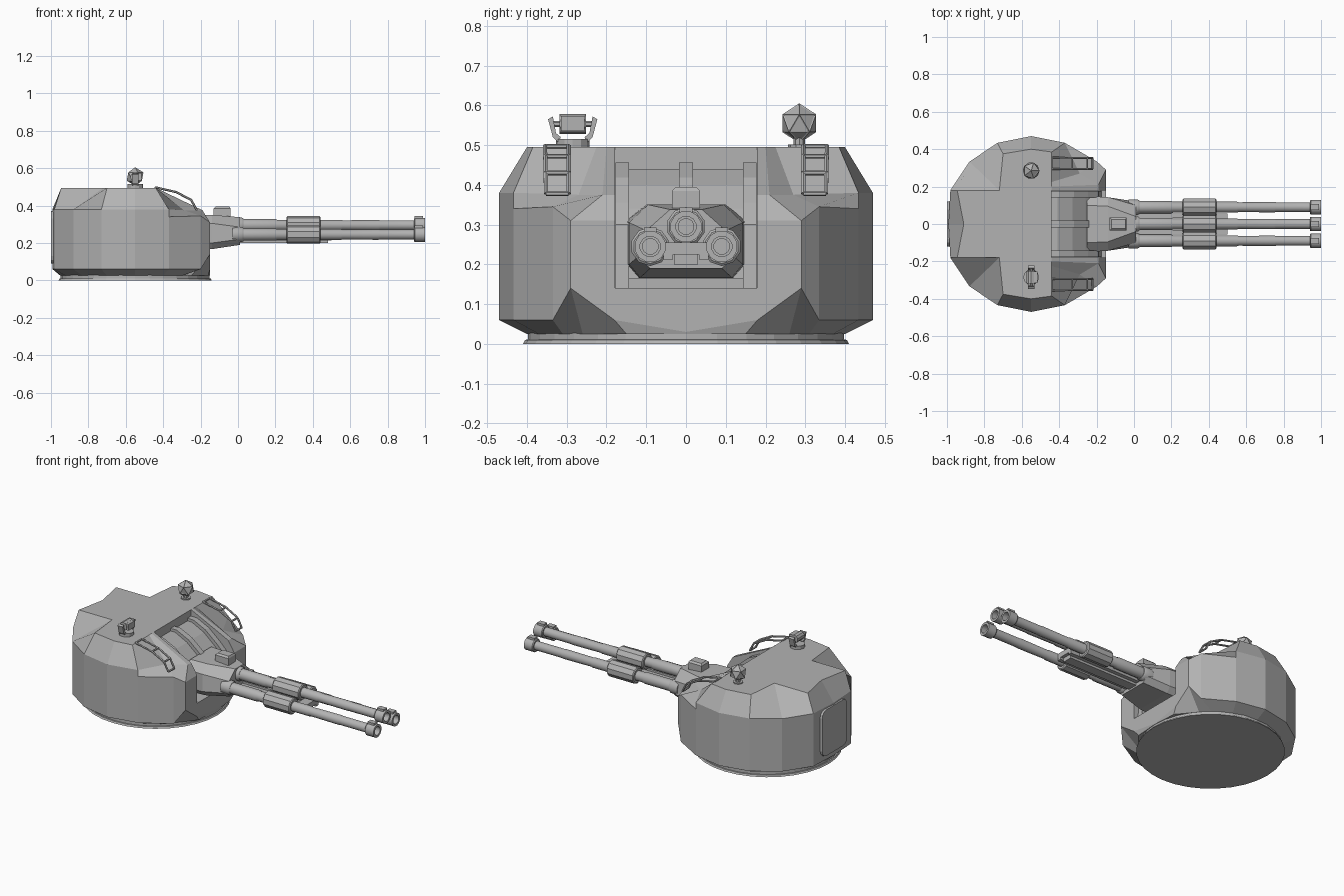
import bpy, bmesh, math
from mathutils import Vector, Matrix

if "Cube" in bpy.data.objects:
    bpy.data.objects.remove(bpy.data.objects["Cube"])

grey = bpy.data.materials.new("armour_grey")
grey.diffuse_color = (0.45, 0.45, 0.45, 1)
grey.use_nodes = True
grey.node_tree.nodes["Principled BSDF"].inputs["Base Color"].default_value = grey.diffuse_color


def finish(name, bm, smooth=False):
    bmesh.ops.recalc_face_normals(bm, faces=bm.faces[:])
    me = bpy.data.meshes.new(name)
    bm.to_mesh(me)
    bm.free()
    me.materials.append(grey)
    ob = bpy.data.objects.new(name, me)
    bpy.context.collection.objects.link(ob)
    if smooth:
        bpy.ops.object.select_all(action='DESELECT')
        ob.select_set(True)
        bpy.context.view_layer.objects.active = ob
        bpy.ops.object.shade_smooth_by_angle(angle=math.radians(35))
    return ob


def loft(name, rings, smooth=False, closed=False):
    """Skin equal-length closed rings; cap the ends, or join last to first."""
    bm = bmesh.new()
    vs = [[bm.verts.new(p) for p in r] for r in rings]
    n = len(vs[0])
    pairs = list(zip(vs, vs[1:])) + ([(vs[-1], vs[0])] if closed else [])
    for a, b in pairs:
        for i in range(n):
            j = (i + 1) % n
            bm.faces.new((a[i], a[j], b[j], b[i]))
    if not closed:
        bm.faces.new(vs[0])
        bm.faces.new(vs[-1])
    return finish(name, bm, smooth)


def box(name, x0, x1, y0, y1, z0, z1):
    return loft(name, [[(x0, y0, z), (x1, y0, z), (x1, y1, z), (x0, y1, z)] for z in (z0, z1)])


def slab(name, profile, y0, y1):
    return loft(name, [[(x, y, z) for x, z in profile] for y in (y0, y1)])


def lathe_x(name, profile, y, z, sides=12, closed=False):
    """Revolve (x, radius) points about a line along x."""
    t = [2 * math.pi * (i + .5) / sides for i in range(sides)]
    return loft(name, [[(x, y + r * math.cos(a), z + r * math.sin(a)) for a in t]
                       for x, r in profile], True, closed)


def rod(name, a, b, r, sides=6):
    a, b = Vector(a), Vector(b)
    bm = bmesh.new()
    m = Matrix.Translation((a + b) / 2) @ (b - a).to_track_quat('Z', 'Y').to_matrix().to_4x4()
    bmesh.ops.create_cone(bm, cap_ends=True, segments=sides, radius1=r, radius2=r,
                          depth=(b - a).length, matrix=m)
    return finish(name, bm)


# Turret shell: half outlines from the gun round to the rear, mirrored in y
side = [(-.37, .434), (-.55, .47), (-.73, .434), (-.88, .333), (-.982, .18), (-.992, 0)]
lower = [(-.15, 0, .025), (-.16, .15, .025), (-.25, .26, .025), (-.3, .31, .025),
         (-.4, .37, .025), (-.55, .4, .025), (-.7, .37, .025), (-.83, .28, .025),
         (-.92, .15, .025), (-.95, 0, .025)]
skirt = [(-.15, 0, .03), (-.15, .18, .06), (-.15, .29, .14), (-.2, .335, .06)] + \
        [(x, y, .06) for x, y in side]
belt = [(-.15, 0, .31), (-.15, .18, .31), (-.15, .29, .31), (-.2, .335, .345)] + \
       [(x, y, .34) for x, y in side]
shoulder = [(-.19, 0, .375), (-.19, .18, .375), (-.19, .21, .375), (-.29, .27, .375)] + \
           [(x, y, .38) for x, y in side]
roof = [(x, y, .495) for x, y in
        [(-.44, 0), (-.44, .18), (-.44, .2), (-.44, .225), (-.44, .385), (-.55, .4),
         (-.7, .375), (-.72, .18), (-.945, .18), (-.91, 0)]]


def mirrored(h):
    return h + [(x, -y, z) for x, y, z in h[-2:0:-1]]


shell = loft("turret_shell", [mirrored(h) for h in (lower, skirt, belt, shoulder, roof)])

# Gun slot cut through the front of the shell
cutter = box("slot_cutter", -.44, .1, -.178, .178, .14, .7)
mod = shell.modifiers.new("slot", 'BOOLEAN')
mod.operation = 'DIFFERENCE'
mod.solver = 'EXACT'
mod.object = cutter
bpy.context.view_layer.objects.active = shell
bpy.ops.object.modifier_apply(modifier="slot")
bpy.data.objects.remove(cutter)

# Base ring
def disc(r, z):
    return [(-.55 + r * math.cos(i * math.pi / 16), r * math.sin(i * math.pi / 16), z) for i in range(32)]


loft("base_ring", [disc(.41, 0), disc(.405, .01), disc(.398, .011), disc(.398, .03)])

# Rear door: rounded plate
door = []
for cy, cz, a0 in ((.08, .33, 0), (-.08, .33, 90), (-.08, .13, 180), (.08, .13, 270)):
    for k in range(4):
        a = math.radians(a0 + 30 * k)
        door.append((cy + .04 * math.cos(a), cz + .04 * math.sin(a)))
loft("rear_door", [[(x, y, z) for y, z in door] for x in (-.98, -1.0)])

# Curved mantlet shield with ribs
shield = [(-.44, .44), (-.41, .44), (-.33, .4), (-.26, .34), (-.21, .29), (-.2, .165), (-.44, .165)]
slab("mantlet_shield", shield, -.15, .15)
rib = [(-.44, .456), (-.4, .456), (-.32, .418), (-.245, .355), (-.19, .3), (-.175, .14), (-.44, .14)]
for y in (-.16, .16):
    slab("mantlet_side_rib", rib, y - .017, y + .017)
slab("mantlet_centre_rib", rib[:5] + [(-.2, .2), (-.44, .2)], -.018, .018)

# Tapered gun mount
def section(x, pts):
    return [(x, y, z) for y, z in pts] + [(x, -y, z) for y, z in reversed(pts)]


loft("gun_mount", [section(-.25, [(.1, .35), (.15, .31), (.15, .2), (.12, .165)]),
                   section(-.14, [(.095, .35), (.143, .305), (.143, .2), (.115, .167)]),
                   section(.01, [(.04, .338), (.1, .285), (.12, .22), (.09, .19)])])

# Sight box on the mount
loft("sight_box", [[(-.13, -.035, .33), (-.04, -.035, .33), (-.04, .035, .33), (-.13, .035, .33)],
                   [(-.13, -.035, .385), (-.04, -.035, .385), (-.04, .035, .385), (-.13, .035, .385)],
                   [(-.12, -.025, .395), (-.045, -.025, .395), (-.045, .025, .395), (-.12, .025, .395)]])

# Three barrels, each with collar, sleeve and hollow muzzle
for y, z in ((0, .295), (.09, .245), (-.09, .245)):
    lathe_x("barrel", [(-.02, .034), (.2, .034), (.21, .03), (.55, .03), (.56, .027), (.75, .029),
                       (.76, .027), (.96, .027), (.96, .02), (-.02, .02)], y, z, closed=True)
    lathe_x("barrel_collar", [(-.03, .042), (.02, .042), (.03, .036)], y, z)
    lathe_x("barrel_sleeve", [(.26, .043), (.265, .049), (.435, .049), (.44, .043)], y, z, 10)
    lathe_x("muzzle", [(.94, .036), (.945, .04), (1, .04), (1, .026), (.94, .026)], y, z, closed=True)
    box("muzzle_block", .945, .99, y - .016, y + .016, z + .032, z + .048)
    lathe_x("bore_plug", [(.85, .024), (.9, .024)], y, z)

# Braces under and between the barrels
box("lower_cradle", 0, .48, -.03, .03, .2, .225)
for s in (1, -1):
    box("cradle_rail", 0, .5, s * .045 - .012, s * .045 + .012, .212, .235)
box("barrel_clamp", .44, .5, -.055, .055, .225, .255)

# Ladder-like guard rails over the front slopes
path = [(-.44, .497), (-.33, .472), (-.25, .43), (-.222, .378)]
for s in (1, -1):
    pts = [[(x, s * (c + k * t), z) for t, (x, z) in enumerate(path)]
           for c, k in ((.295, 0), (.355, -.001))]
    for line in pts:
        for a, b in zip(line, line[1:]):
            rod("guard_rail", a, b, .006)
    for a, b in zip(*pts):
        rod("guard_rung", a, b, .006)

# Faceted sensor ball on a post
bm = bmesh.new()
bmesh.ops.create_icosphere(bm, subdivisions=1, radius=.05,
                           matrix=Matrix.Translation((-.55, .285, .555)))
bmesh.ops.inset_individual(bm, faces=bm.faces[:], thickness=.006, depth=-.002)
finish("sensor_ball", bm)
rod("sensor_post", (-.55, .285, .49), (-.55, .285, .53), .014, 8)
rod("sensor_foot", (-.55, .285, .49), (-.55, .285, .502), .028, 10)

# Searchlight drum in a U bracket
cy = -.285
rod("bracket_foot", (-.55, cy, .49), (-.55, cy, .515), .042, 12)
for s in (1, -1):
    arm = [(.035, .505), (.05, .52), (.062, .565), (.05, .572), (.042, .53), (.03, .52)]
    loft("bracket_arm", [[(x, cy + s * y, z) for y, z in arm] for x in (-.567, -.533)])
rod("light_axle", (-.55, cy - .055, .553), (-.55, cy + .055, .553), .008)
rod("light_drum", (-.55, cy - .033, .553), (-.55, cy + .033, .553), .025, 10)
box("light_lens", -.55, -.515, cy - .03, cy + .03, .535, .573)
